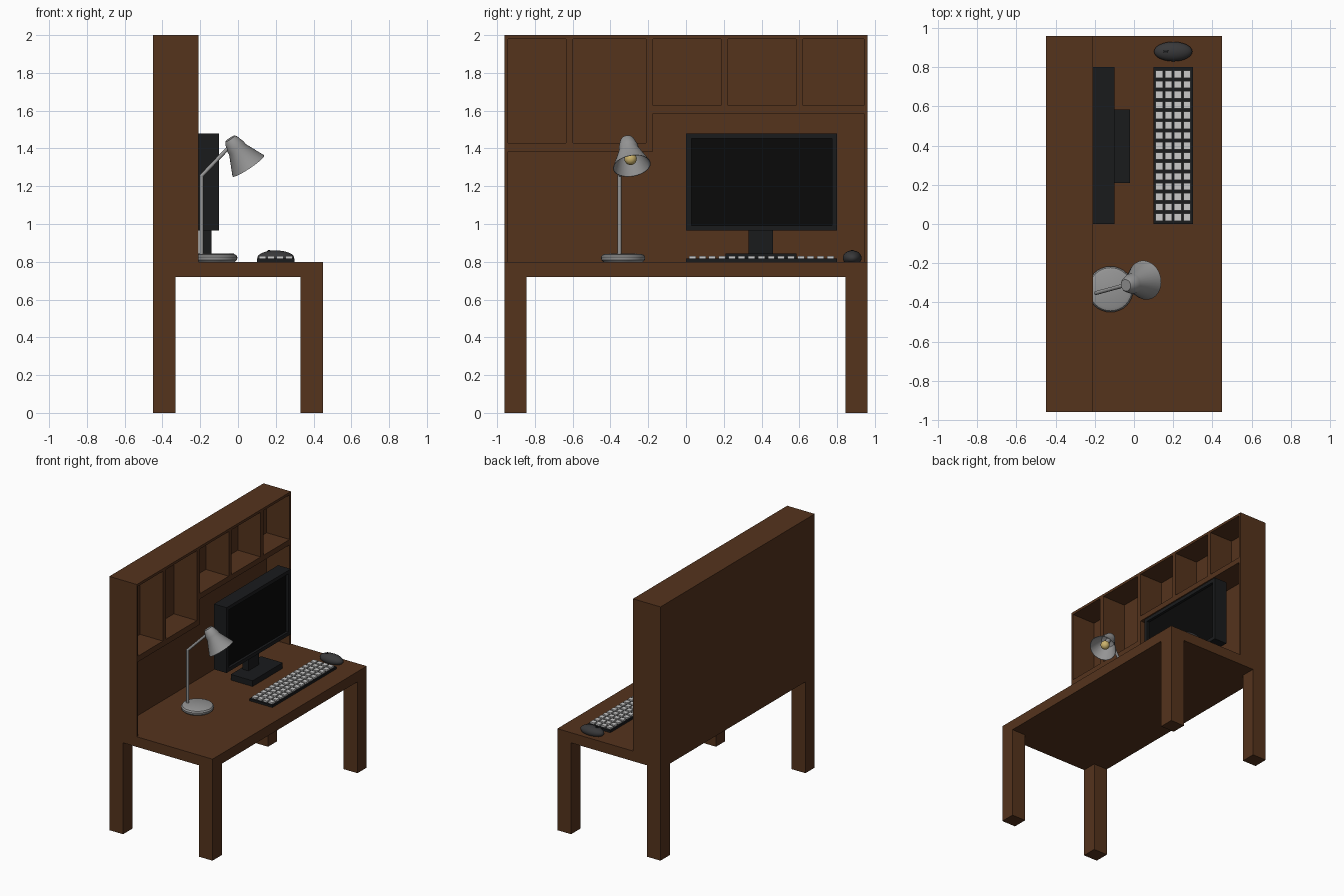
import bpy, bmesh, math
from mathutils import Vector

if "Cube" in bpy.data.objects:
    bpy.data.objects.remove(bpy.data.objects["Cube"])


def material(name, color):
    m = bpy.data.materials.new(name)
    m.diffuse_color = (*color, 1)
    m.use_nodes = True
    m.node_tree.nodes["Principled BSDF"].inputs["Base Color"].default_value = m.diffuse_color
    return m


WOOD = material("dark_wood", (0.09, 0.033, 0.012))
BLACK = material("black_plastic", (0.010, 0.011, 0.012))
SCREEN = material("screen_glass", (0.003, 0.003, 0.003))
CHARCOAL = material("charcoal_plastic", (0.04, 0.04, 0.042))
KEYS = material("key_caps", (0.6, 0.6, 0.6))
METAL = material("lamp_metal", (0.3, 0.3, 0.3))
GLOW = material("bulb_glass", (0.6, 0.45, 0.15))


def finish(name, bm, mat, smooth=None):
    bmesh.ops.recalc_face_normals(bm, faces=bm.faces)
    me = bpy.data.meshes.new(name)
    bm.to_mesh(me)
    bm.free()
    ob = bpy.data.objects.new(name, me)
    bpy.context.collection.objects.link(ob)
    me.materials.append(mat)
    if smooth:
        bpy.ops.object.select_all(action='DESELECT')
        ob.select_set(True)
        bpy.context.view_layer.objects.active = ob
        bpy.ops.object.shade_smooth_by_angle(angle=math.radians(smooth))
    return ob


def add_box(bm, x, y, z):
    verts = bmesh.ops.create_cube(bm, size=1)["verts"]
    for v in verts:
        v.co = Vector([(a + b) / 2 + c * (b - a) for (a, b), c in zip((x, y, z), v.co)])


def box(name, x, y, z, mat):
    bm = bmesh.new()
    add_box(bm, x, y, z)
    return finish(name, bm, mat)


def lathe(name, profile, origin, axis, mat, steps=32, smooth=35):
    """Spin (distance, radius) points about an axis."""
    bm = bmesh.new()
    vs = [bm.verts.new((r, 0, t)) for t, r in profile]
    es = [bm.edges.new(p) for p in zip(vs, vs[1:])]
    bmesh.ops.spin(bm, geom=vs + es, cent=(0, 0, 0), axis=(0, 0, 1),
                   angle=math.tau, steps=steps)
    bmesh.ops.remove_doubles(bm, verts=bm.verts, dist=1e-5)
    ob = finish(name, bm, mat, smooth)
    rot = Vector((0, 0, 1)).rotation_difference(Vector(axis))
    ob.data.transform(rot.to_matrix().to_4x4())
    ob.location = origin
    return ob


def rod(name, a, b, r, mat):
    d = Vector(b) - Vector(a)
    return lathe(name, [(0, 0), (0, r), (d.length, r), (d.length, 0)], a, d, mat, 16)


# Desk
box("desk_top", (-0.45, 0.45), (-0.96, 0.96), (0.72, 0.80), WOOD)
for sx, nx in ((-1, "back"), (1, "front")):
    for sy, ny in ((-1, "left"), (1, "right")):
        box(f"{nx}_{ny}_leg", sorted((sx * 0.45, sx * 0.33)),
            sorted((sy * 0.96, sy * 0.845)), (0, 0.72), WOOD)

# Hutch with cubbies
box("hutch_back", (-0.45, -0.41), (-0.96, 0.96), (0.80, 2.0), WOOD)
box("hutch_top", (-0.41, -0.21), (-0.96, 0.96), (1.98, 2.0), WOOD)
for s, n in ((-1, "left"), (1, "right")):
    box(f"hutch_{n}_side", (-0.41, -0.21), sorted((s * 0.96, s * 0.943)), (0.80, 1.98), WOOD)
box("low_shelf", (-0.41, -0.21), (-0.943, -0.175), (1.385, 1.43), WOOD)
box("high_shelf", (-0.41, -0.21), (-0.175, 0.943), (1.586, 1.628), WOOD)
for i, (y, z) in enumerate(((-0.635, 1.43), (-0.212, 1.43), (0.185, 1.628), (0.583, 1.628))):
    box(f"cubby_divider_{i + 1}", (-0.41, -0.21), (y, y + 0.037), (z, 1.98), WOOD)

# Monitor casing with recessed screen
bm = bmesh.new()
add_box(bm, (-0.21, -0.10), (0, 0.80), (0.965, 1.48))
bm.normal_update()
face = max(bm.faces, key=lambda f: f.calc_center_median().x)
bmesh.ops.inset_individual(bm, faces=[face], thickness=0.04)
inner = max((f for f in bm.faces if f.normal.x > 0.9), key=lambda f: f.calc_area())
out = bmesh.ops.extrude_discrete_faces(bm, faces=[inner])["faces"][0]
bmesh.ops.translate(bm, verts=out.verts, vec=(-0.02, 0, 0))
bridge = [e for e in bm.edges if e.is_boundary]
if bridge:
    bmesh.ops.bridge_loops(bm, edges=bridge)
bmesh.ops.remove_doubles(bm, verts=bm.verts, dist=1e-5)
out.material_index = 1
monitor = finish("monitor", bm, BLACK)
monitor.data.materials.append(SCREEN)
box("monitor_neck", (-0.19, -0.14), (0.33, 0.46), (0.84, 0.97), BLACK)
box("monitor_foot", (-0.21, -0.02), (0.21, 0.585), (0.80, 0.845), BLACK)

# Keyboard
box("keyboard_tray", (0.10, 0.30), (0, 0.80), (0.80, 0.817), BLACK)
bm = bmesh.new()
for i in range(4):
    for j in range(15):
        x, y = 0.11 + i * 0.0475, 0.016 + j * 0.0521
        add_box(bm, (x, x + 0.037), (y, y + 0.037), (0.815, 0.83))
finish("keyboard_keys", bm, KEYS)

# Mouse: flattened ellipsoid cut flat underneath
bm = bmesh.new()
bmesh.ops.create_uvsphere(bm, u_segments=24, v_segments=16, radius=1)
for v in bm.verts:
    v.co = (0.20 + v.co.x * 0.098, 0.88 + v.co.y * 0.05, 0.82 + v.co.z * 0.04)
cut = bmesh.ops.bisect_plane(bm, geom=bm.verts[:] + bm.edges[:] + bm.faces[:],
                             plane_co=(0, 0, 0.80), plane_no=(0, 0, 1), clear_inner=True)
bmesh.ops.holes_fill(bm, edges=[e for e in bm.edges if e.is_boundary])
finish("mouse_body", bm, CHARCOAL, 40)
rod("mouse_wheel", (0.165, 0.874, 0.846), (0.165, 0.886, 0.846), 0.016, BLACK)

# Desk lamp
lathe("lamp_base", [(0, 0), (0, 0.105), (0.01, 0.115), (0.025, 0.117), (0.036, 0.110),
                    (0.042, 0.095), (0.044, 0)], (-0.12, -0.333, 0.80), (0, 0, 1), METAL)
elbow = (-0.193, -0.352, 1.255)
rod("lamp_pole", (-0.193, -0.352, 0.835), elbow, 0.01, METAL)
rod("lamp_arm", elbow, (-0.045, -0.312, 1.41), 0.01, METAL)
bm = bmesh.new()
bmesh.ops.create_uvsphere(bm, u_segments=16, v_segments=8, radius=0.0105)
finish("lamp_elbow", bm, METAL, 60).location = elbow
axis = Vector((0.55, 0.15, -0.82)).normalized()
cap = Vector((-0.042, -0.313, 1.452))
lathe("lamp_shade", [(0, 0), (0, 0.030), (0.012, 0.038), (0.055, 0.052), (0.07, 0.052),
                     (0.176, 0.101), (0.176, 0.098), (0.07, 0.048), (0.055, 0)],
      cap, axis, METAL)
bm = bmesh.new()
bmesh.ops.create_uvsphere(bm, u_segments=20, v_segments=12, radius=0.033)
finish("lamp_bulb", bm, GLOW, 60).location = cap + axis * 0.13
rod("bulb_socket", cap + axis * 0.05, cap + axis * 0.11, 0.018, METAL)
